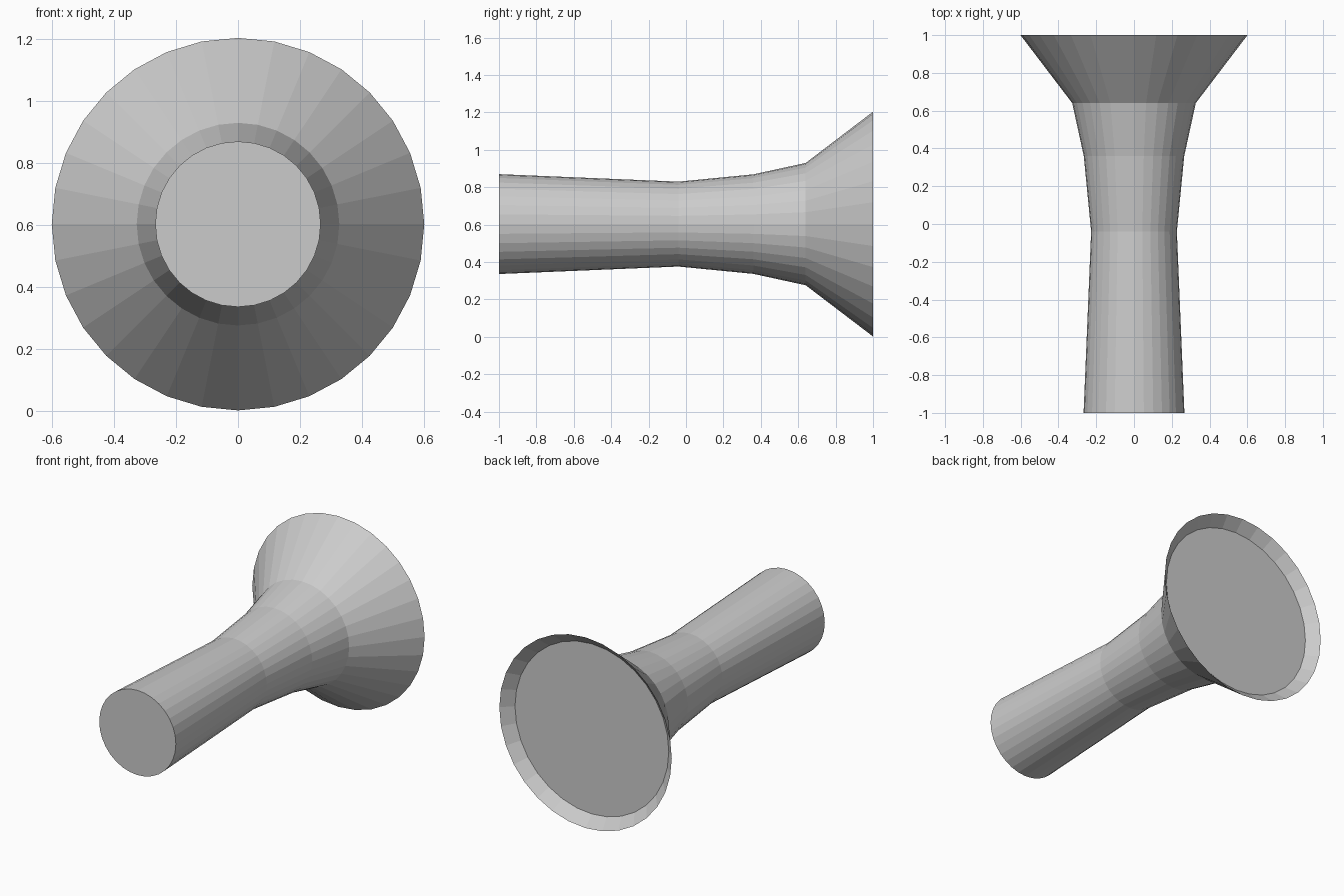
import bpy, bmesh
from math import sin, cos, tau

if "Cube" in bpy.data.objects:
    bpy.data.objects.remove(bpy.data.objects["Cube"])

SIDES, AXIS_Z = 32, 0.603

# Profile (y, radius): plain end, waist, flare, rim, then back into the recess
PROFILE = [(-1, 0.267), (-0.04, 0.227), (0.36, 0.266), (0.64, 0.327),
           (1, 0.601), (0.937, 0.536)]


def lathe(name, profile):
    """Revolve a profile around the y axis and cap both ends."""
    bm = bmesh.new()
    rings = [[bm.verts.new((r * sin(tau * i / SIDES), y, AXIS_Z + r * cos(tau * i / SIDES)))
              for i in range(SIDES)] for y, r in profile]
    for a, b in zip(rings, rings[1:]):
        for i in range(SIDES):
            j = (i + 1) % SIDES
            bm.faces.new((a[i], a[j], b[j], b[i]))
    bm.faces.new(rings[0])
    bm.faces.new(rings[-1])
    bmesh.ops.recalc_face_normals(bm, faces=bm.faces)
    mesh = bpy.data.meshes.new(name)
    bm.to_mesh(mesh)
    bm.free()
    obj = bpy.data.objects.new(name, mesh)
    bpy.context.collection.objects.link(obj)
    return obj


# Flared tube with a recessed disc in the wide end
lathe("flared_tube", PROFILE)
